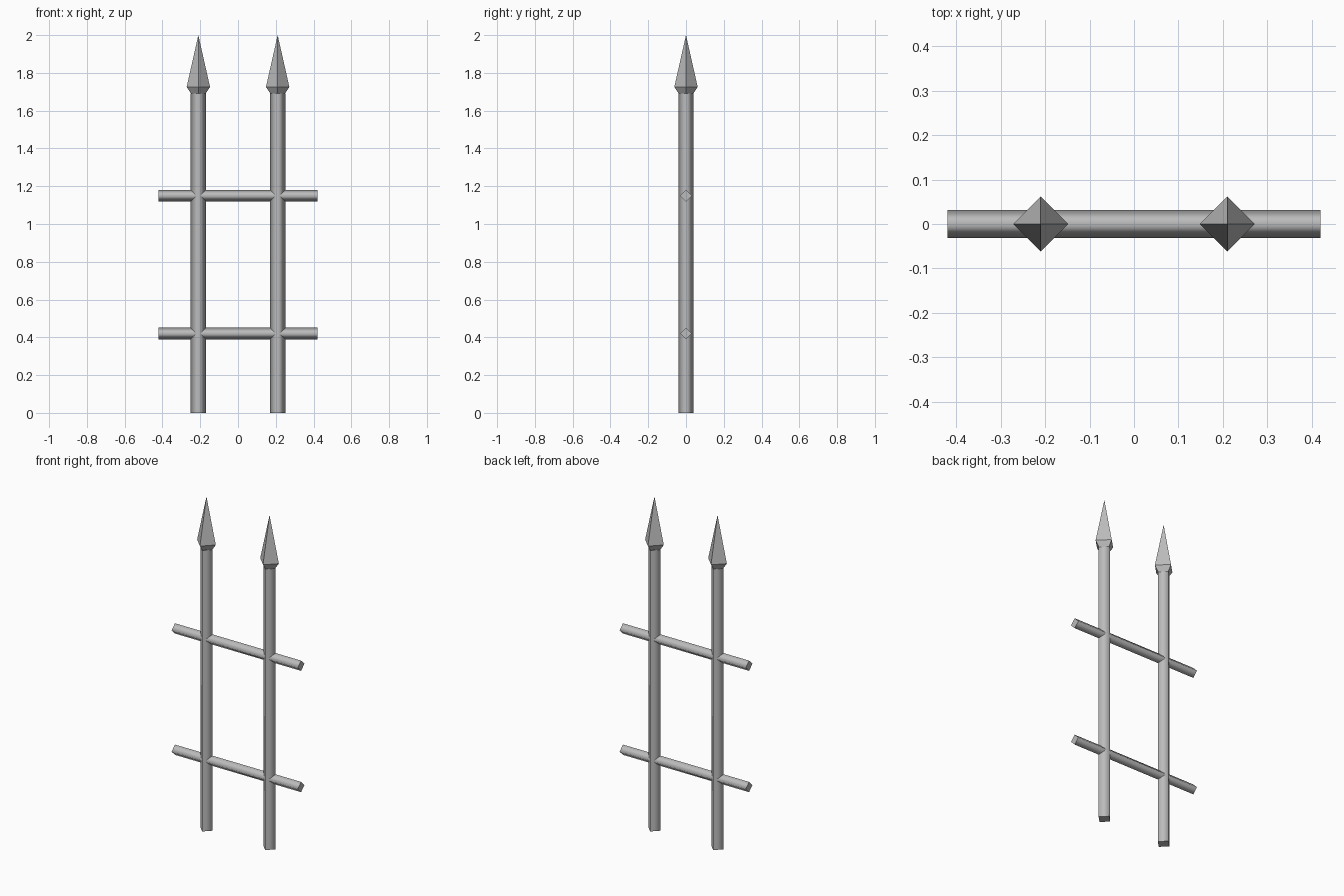
import bpy
from math import pi

cube = bpy.data.objects.get("Cube")
if cube:
    bpy.data.objects.remove(cube)

iron = bpy.data.materials.new("grey_iron")
iron.use_nodes = True
iron.diffuse_color = (0.5, 0.5, 0.5, 1)
iron.node_tree.nodes["Principled BSDF"].inputs["Base Color"].default_value = (0.5, 0.5, 0.5, 1)

SPACING, TOP = 0.21, 1.69


def lathe(name, profile, location, rotation=(0, 0, 0), capped=True, smooth=True):
    """Sweep (radius, height) rings into a four-sided bar; radius 0 is a point."""
    verts, faces, rings = [], [], []
    for r, z in profile:
        ring = [(r, 0, z), (0, r, z), (-r, 0, z), (0, -r, z)] if r else [(0, 0, z)]
        rings.append(range(len(verts), len(verts) + len(ring)))
        verts += ring
    for a, b in zip(rings, rings[1:]):
        for i in range(4):
            j = (i + 1) % 4
            faces.append((a[i], a[j], b[j], b[i]) if len(b) > 1 else (a[i], a[j], b[0]))
    sides = len(faces)
    if capped:
        faces += [tuple(reversed(rings[0])), tuple(rings[-1])]
    mesh = bpy.data.meshes.new(name)
    mesh.from_pydata(verts, [], faces)
    for poly in mesh.polygons:
        poly.use_smooth = smooth and poly.index < sides
    mesh.materials.append(iron)
    obj = bpy.data.objects.new(name, mesh)
    obj.location, obj.rotation_euler = location, rotation
    bpy.context.collection.objects.link(obj)
    return obj


# Upright posts, each with a hollow spear head whose faces point inward
for side, x in (("right", -SPACING), ("left", SPACING)):
    lathe(side + "_post", [(0.041, 0), (0.041, TOP)], (x, 0, 0))
    head = lathe(side + "_spear_head", [(0.038, TOP), (0.062, 1.725), (0, 2)],
                 (x, 0, 0), capped=False, smooth=False)
    head.data.flip_normals()

# Horizontal rails
for label, z in (("lower", 0.42), ("upper", 1.15)):
    lathe(label + "_rail", [(0.031, -0.42), (0.031, 0.42)], (0, 0, z), (0, pi / 2, 0))
